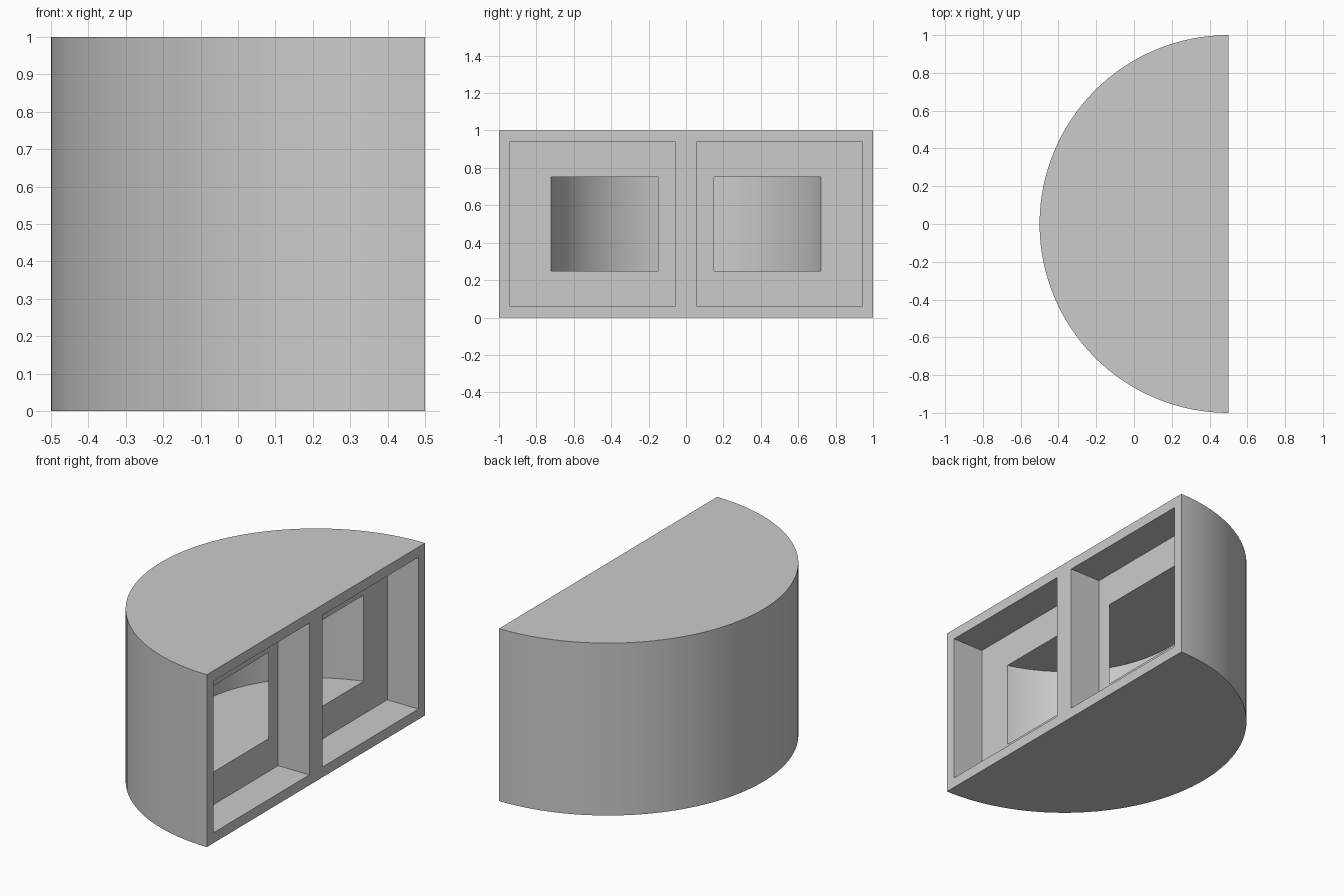
import bpy, bmesh
from math import pi
from mathutils import Matrix, Vector

cube = bpy.data.objects.get("Cube")
if cube:
    bpy.data.objects.remove(cube)

AXIS_X = 0.5      # the flat side lies on the cylinder axis
STEPS = 64        # segments per half turn

grey = bpy.data.materials.new("plain_grey")
grey.use_nodes = True
colour = (0.6, 0.6, 0.6, 1)
grey.diffuse_color = colour
grey.node_tree.nodes["Principled BSDF"].inputs["Base Color"].default_value = colour


def make_object(name, bm):
    bmesh.ops.recalc_face_normals(bm, faces=bm.faces)
    mesh = bpy.data.meshes.new(name)
    bm.to_mesh(mesh)
    bm.free()
    mesh.materials.append(grey)
    obj = bpy.data.objects.new(name, mesh)
    bpy.context.collection.objects.link(obj)
    return obj


def half_cylinder(name, radius, height):
    bm = bmesh.new()
    rim = []
    for i in range(STEPS + 1):
        turn = Matrix.Rotation(pi / 2 + pi * i / STEPS, 3, "Z")
        rim.append(bm.verts.new(turn @ Vector((radius, 0, 0)) + Vector((AXIS_X, 0, 0))))
    base = bm.faces.new(rim)
    top = bmesh.ops.extrude_face_region(bm, geom=[base])["geom"]
    bmesh.ops.translate(bm, vec=(0, 0, height),
                        verts=[v for v in top if isinstance(v, bmesh.types.BMVert)])
    return make_object(name, bm)


def box(name, low, high):
    low, high = Vector(low), Vector(high)
    bm = bmesh.new()
    bmesh.ops.create_cube(bm, size=1, matrix=Matrix.Translation((low + high) / 2)
                          @ Matrix.Diagonal((*(high - low), 1)))
    return make_object(name, bm)


def square_ring(name, inner, outer, low, high):
    bm = bmesh.new()
    corners = [(inner, low), (outer, low), (outer, high), (inner, high)]
    verts = [bm.verts.new((AXIS_X + r, 0, z)) for r, z in corners]
    edges = [bm.edges.new((verts[i], verts[(i + 1) % 4])) for i in range(4)]
    bmesh.ops.spin(bm, geom=verts + edges, cent=(AXIS_X, 0, 0), axis=(0, 0, 1),
                   angle=2 * pi, steps=2 * STEPS, use_merge=True)
    bmesh.ops.remove_doubles(bm, verts=bm.verts, dist=0.0001)
    return make_object(name, bm)


# Solid half-round body
body = half_cylinder("half_round_body", 1, 1)

# Two square recesses in the flat side, and a curved tunnel joining them
cutters = [box("recess_cutter", (0.3, min(a, b), 0.06), (0.7, max(a, b), 0.94))
           for a, b in ((0.06, 0.94), (-0.06, -0.94))]
cutters.append(square_ring("tunnel_cutter", 0.25, 0.75, 0.25, 0.75))

for cutter in cutters:
    cut = body.modifiers.new("cut", "BOOLEAN")
    cut.operation = "DIFFERENCE"
    cut.solver = "EXACT"
    cut.object = cutter

# Apply the cuts, then remove the cutters
bpy.context.view_layer.update()
graph = bpy.context.evaluated_depsgraph_get()
result = bpy.data.meshes.new_from_object(body.evaluated_get(graph))
body.modifiers.clear()
body.data = result
for cutter in cutters:
    bpy.data.objects.remove(cutter)

# Smooth round walls with sharp corners
bpy.ops.object.select_all(action="DESELECT")
body.select_set(True)
bpy.context.view_layer.objects.active = body
bpy.ops.object.shade_smooth_by_angle(angle=pi / 6)
